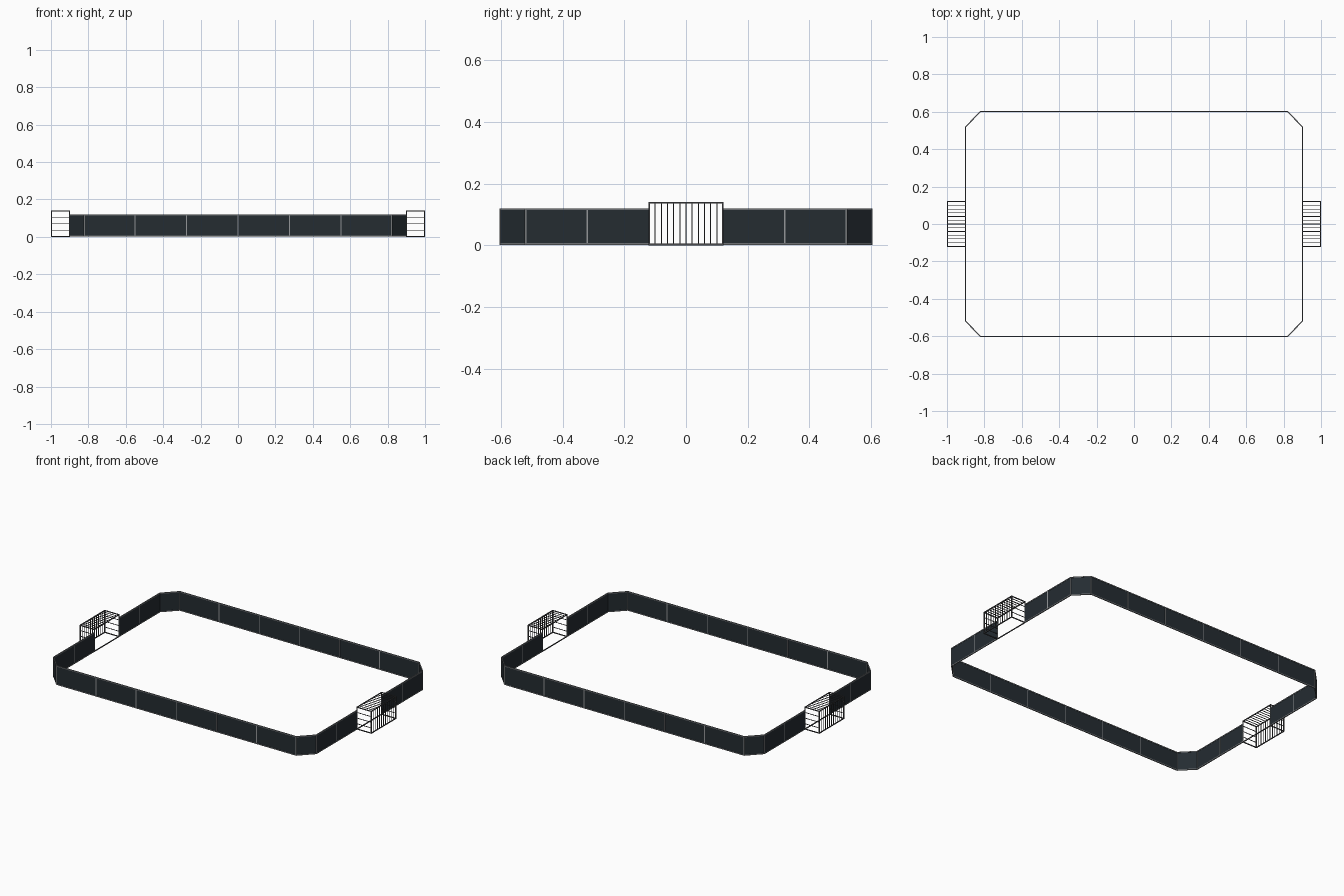
import bpy, bmesh
from mathutils import Vector, Matrix

if "Cube" in bpy.data.objects:
    bpy.data.objects.remove(bpy.data.objects["Cube"])


def material(name, rgb):
    m = bpy.data.materials.new(name)
    m.diffuse_color = (*rgb, 1)
    m.use_nodes = True
    m.node_tree.nodes["Principled BSDF"].inputs["Base Color"].default_value = m.diffuse_color
    return m


PANEL = material("dark_panel", (0.018, 0.025, 0.031))
RAIL = material("rail_metal", (0.16, 0.17, 0.18))
POST = material("post_metal", (0.30, 0.31, 0.32))
FRAME = material("goal_metal", (0.07, 0.07, 0.075))


def beam(bm, a, b, width, height):
    """Box running from a to b, width sideways and height across."""
    a, b = Vector(a), Vector(b)
    d = (b - a).normalized()
    up = Vector((0, 1, 0)) if abs(d.z) > 0.9 else Vector((0, 0, 1))
    side = up.cross(d).normalized()
    up = d.cross(side)
    rot = Matrix((d, side, up)).transposed().to_4x4()
    scale = Matrix.Diagonal(((b - a).length, width, height, 1))
    bmesh.ops.create_cube(bm, size=1, matrix=Matrix.Translation((a + b) / 2) @ rot @ scale)


def finish(bm, name, mat):
    me = bpy.data.meshes.new(name)
    bm.to_mesh(me)
    bm.free()
    me.materials.append(mat)
    ob = bpy.data.objects.new(name, me)
    bpy.context.collection.objects.link(ob)


# Half of the perimeter, from one goal mouth to the other
WALL_H = 0.12
xs = (0.82, 0.55, 0.275, 0, -0.275, -0.55, -0.82)
half = [(0.9, 0.12), (0.9, 0.32), (0.9, 0.52)] + [(x, 0.602) for x in xs] \
    + [(-0.9, 0.52), (-0.9, 0.32), (-0.9, 0.12)]

# Boards, rails and posts
panels, rails, posts = bmesh.new(), bmesh.new(), bmesh.new()
for s in (1, -1):
    pts = [(x, y * s) for x, y in half]
    for p, q in zip(pts, pts[1:]):
        beam(panels, (*p, 0.06), (*q, 0.06), 0.003, WALL_H - 0.008)
        for z in (0.004, WALL_H - 0.003):
            beam(rails, (*p, z), (*q, z), 0.006, 0.006)
    for p in pts:
        beam(posts, (*p, 0.001), (*p, WALL_H), 0.005, 0.005)
finish(panels, "wall_panels", PANEL)
finish(rails, "wall_rails", RAIL)
finish(posts, "wall_posts", POST)

# Goals: box frame with bars on the back, roof and sides
T, LO, HI, W = 0.005, 0.0025, 0.1375, 0.12
for s, name in ((1, "right"), (-1, "left")):
    x0, x1 = 0.9 * s, 0.9975 * s
    frame, net = bmesh.new(), bmesh.new()
    for z in (LO, HI):
        for x in (x0, x1):
            beam(frame, (x, -W, z), (x, W, z), T, T)
        for y in (-W, W):
            beam(frame, (x0, y, z), (x1, y, z), T, T)
    for x in (x0, x1):
        for y in (-W, W):
            beam(frame, (x, y, 0), (x, y, 0.14), T, T)
    for i in range(1, 12):
        y = -W + i * 0.02
        beam(net, (x1, y, LO), (x1, y, HI), 0.003, 0.003)
        beam(net, (x0, y, HI), (x1, y, HI), 0.003, 0.003)
    for z in (0.035, 0.07, 0.105):
        for y in (-W, W):
            beam(net, (x0, y, z), (x1, y, z), 0.003, 0.003)
    finish(frame, name + "_goal_frame", FRAME)
    finish(net, name + "_goal_bars", FRAME)
